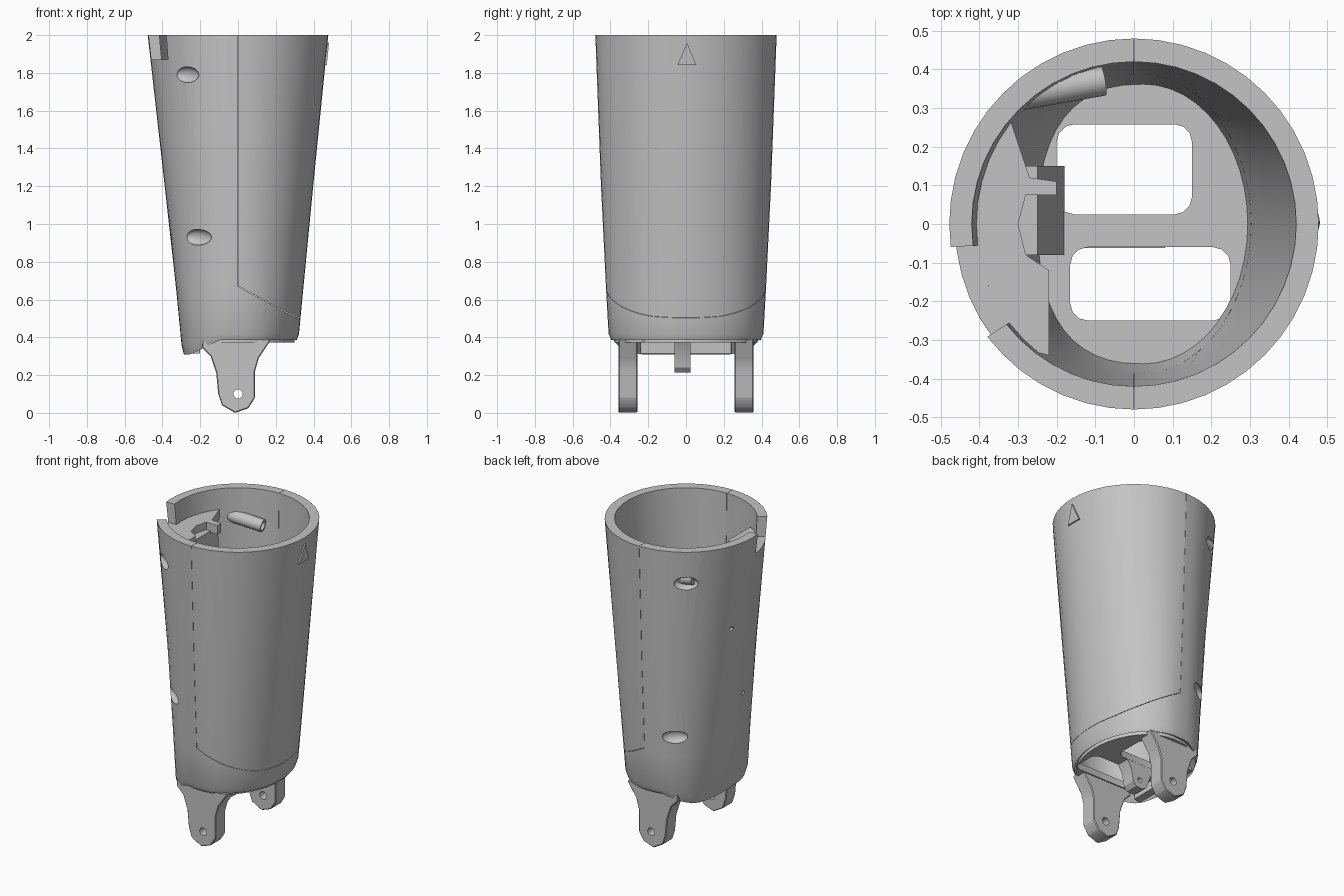
import bpy, bmesh, math
from mathutils import Vector, Matrix

default = bpy.data.objects.get("Cube")
if default:
    bpy.data.objects.remove(default, do_unlink=True)

GREY = (0.55, 0.55, 0.55, 1.0)
mat = bpy.data.materials.new("plain grey")
mat.use_nodes = True
mat.diffuse_color = GREY
mat.node_tree.nodes["Principled BSDF"].inputs["Base Color"].default_value = GREY


def finish(name, bm):
    bmesh.ops.recalc_face_normals(bm, faces=bm.faces)
    me = bpy.data.meshes.new(name)
    bm.to_mesh(me)
    bm.free()
    ob = bpy.data.objects.new(name, me)
    bpy.context.collection.objects.link(ob)
    me.materials.append(mat)
    return ob


def prism(name, pts, lo, hi, axis="z"):
    """Extrude a 2D outline: xy along z, or xz along y."""
    place = (lambda a, b, c: (a, b, c)) if axis == "z" else (lambda a, b, c: (a, c, b))
    bm = bmesh.new()
    ends = [[bm.verts.new(place(a, b, c)) for a, b in pts] for c in (lo, hi)]
    n = len(pts)
    for end in ends:
        bm.faces.new(end)
    for i in range(n):
        j = (i + 1) % n
        bm.faces.new((ends[0][i], ends[0][j], ends[1][j], ends[1][i]))
    return finish(name, bm)


def rounded(x0, x1, y0, y1, r):
    """Outline of a rounded rectangle."""
    pts = []
    corners = ((x1 - r, y1 - r), (x0 + r, y1 - r), (x0 + r, y0 + r), (x1 - r, y0 + r))
    for q, (cx, cy) in enumerate(corners):
        for k in range(4):
            a = math.pi / 2 * (q + k / 3)
            pts.append((cx + r * math.cos(a), cy + r * math.sin(a)))
    return pts


def oval(cx, rx, ry, square, n=48):
    """Ellipse that is squarer on its right (-x) half."""
    pts = []
    for i in range(n):
        c, s = math.cos(2 * math.pi * i / n), math.sin(2 * math.pi * i / n)
        p = 2 / (square if c < 0 else 2)
        pts.append((cx + rx * math.copysign(abs(c) ** p, c),
                    ry * math.copysign(abs(s) ** p, s)))
    return pts


def rod(name, a, b, r, sides=16):
    a, b = Vector(a), Vector(b)
    bm = bmesh.new()
    bmesh.ops.create_cone(bm, cap_ends=True, segments=sides, radius1=r, radius2=r,
                          depth=(b - a).length)
    rot = (b - a).to_track_quat("Z", "Y").to_matrix()
    bmesh.ops.rotate(bm, verts=bm.verts, matrix=rot)
    bmesh.ops.translate(bm, verts=bm.verts, vec=(a + b) / 2)
    return finish(name, bm)


def boolean(ob, cutter, op="DIFFERENCE"):
    """Apply one boolean and discard the cutter."""
    mod = ob.modifiers.new("cut", "BOOLEAN")
    mod.operation, mod.solver, mod.object = op, "EXACT", cutter
    cutter.hide_render = True
    bpy.context.view_layer.objects.active = ob
    bpy.ops.object.modifier_apply(modifier=mod.name)
    bpy.data.objects.remove(cutter, do_unlink=True)


def loft_shell(name, rings):
    """Closed tube from rings of (z, centre x, rx, ry, squareness, tilt)."""
    bm = bmesh.new()
    loops = []
    for z, cx, rx, ry, square, tilt in rings:
        loops.append([bm.verts.new((x, y, z - tilt * min(1, max(0, (-x - 0.1) / 0.15))))
                      for x, y in oval(cx, rx, ry, square)])
    for k, loop in enumerate(loops):
        nxt = loops[(k + 1) % len(loops)]
        for i in range(len(loop)):
            j = (i + 1) % len(loop)
            bm.faces.new((loop[i], loop[j], nxt[j], nxt[i]))
    return finish(name, bm)


# Tapered hollow shell: outside going down, then inside going up
RINGS = [
    (2.0, 0, 0.478, 0.48, 2, 0), (1.2, 0.005, 0.393, 0.45, 2.1, 0),
    (0.65, 0.009, 0.336, 0.423, 2.4, 0), (0.42, 0.012, 0.311, 0.41, 2.6, 0.06),
    (0.385, 0.012, 0.299, 0.395, 2.6, 0.075),
    (0.40, 0.025, 0.268, 0.36, 2.5, 0.03), (0.6, 0.02, 0.292, 0.385, 2.4, 0),
    (1.2, 0.005, 0.35, 0.405, 2.1, 0), (2.0, 0, 0.42, 0.42, 2, 0),
]
shell = loft_shell("main_shell", RINGS)

# Rim notch on the right side
notch = [(-0.6, -0.065), (-0.38, -0.055), (-0.3, -0.24), (-0.48, -0.357)]
boolean(shell, prism("notch_cutter", notch, 1.87, 2.1))

# Oval screw pockets, turned to follow the wall
for x, y, z, length in ((-0.27, -0.383, 1.79, 0.075), (-0.21, -0.362, 0.93, 0.085),
                        (-0.27, 0.383, 1.79, 0.075), (-0.18, 0.37, 0.77, 0.075)):
    bm = bmesh.new()
    bmesh.ops.create_uvsphere(bm, u_segments=20, v_segments=12, radius=1)
    bmesh.ops.scale(bm, verts=bm.verts, vec=(length, 0.033, 0.042))
    turn = Matrix.Rotation(math.copysign(math.radians(35), y), 3, "Z")
    bmesh.ops.rotate(bm, verts=bm.verts, matrix=turn)
    bmesh.ops.translate(bm, verts=bm.verts, vec=(x, y, z))
    boolean(shell, finish("pocket_cutter", bm))

# Small pin holes on the right side
for y, z in ((0.11, 1.43), (-0.08, 0.93)):
    boolean(shell, rod("pin_cutter", (-0.6, y, z), (-0.2, y, z), 0.014, 12))

# Separate left cover panel with a fine seam
SEAM = [(0, 2.1), (0, 0.67), (0.1, 0.615), (0.22, 0.55), (0.3, 0.51), (0.34, 0.5),
        (0.7, 0.5), (0.7, 2.1)]
GAP = 0.0015
cover = shell.copy()
cover.data = shell.data.copy()
cover.name = "cover_panel"
bpy.context.collection.objects.link(cover)
boolean(shell, prism("seam_cutter", SEAM, -0.6, 0.6, "y"))
inner = [(x + GAP, z + GAP) for x, z in SEAM]
boolean(cover, prism("cover_cutter", inner, -0.6, 0.6, "y"), "INTERSECT")

# Floor with two windows, leaving a cross beam between them
floor = prism("floor_plate", oval(0.015, 0.285, 0.378, 2.5), 0.372, 0.415)
for box in ((-0.165, 0.25, -0.25, -0.06), (-0.2, 0.15, 0.025, 0.258)):
    boolean(floor, prism("window_cutter", rounded(*box, 0.045), 0.2, 0.6))

# Straight sill along the low right edge
sill = prism("lower_sill", rounded(-0.25, -0.2, -0.24, 0.24, 0.01), 0.315, 0.39)

# Hinge legs, front and back
LEG = [(-0.19, 0.39), (-0.19, 0.345), (-0.145, 0.3), (-0.115, 0.21), (-0.105, 0.1),
       (-0.085, 0.04), (-0.015, 0.0), (0.055, 0.025), (0.09, 0.08), (0.09, 0.22),
       (0.11, 0.29), (0.17, 0.38), (0.17, 0.39)]
legs = []
for name, side in (("front_leg", -1), ("back_leg", 1)):
    lo, hi = sorted((side * 0.258, side * 0.358))
    leg = prism(name, LEG, lo, hi, "y")
    bev = leg.modifiers.new("edge", "BEVEL")
    bev.width, bev.segments = 0.012, 1
    bpy.context.view_layer.objects.active = leg
    bpy.ops.object.modifier_apply(modifier=bev.name)
    boolean(leg, rod("hinge_cutter", (0, -0.6, 0.1), (0, 0.6, 0.1), 0.025))
    legs.append(leg)

# Centre lug under the cross beam
LUG = [(-0.14, 0.39), (-0.1, 0.3), (-0.075, 0.23), (-0.05, 0.213), (0, 0.213),
       (0.025, 0.24), (0.04, 0.32), (0.08, 0.39)]
lug = prism("centre_lug", LUG, -0.062, 0.024, "y")
boolean(lug, rod("lug_cutter", (-0.025, -0.2, 0.265), (-0.025, 0.2, 0.265), 0.016))

# Shelf below the notch, with a bracket-shaped edge
SHELF = [(-0.445, -0.06), (-0.37, -0.26), (-0.34, -0.31), (-0.22, -0.34), (-0.22, -0.12),
         (-0.28, -0.08), (-0.3, 0), (-0.28, 0.075), (-0.2, 0.075), (-0.2, 0.11),
         (-0.27, 0.12), (-0.32, 0.27), (-0.38, 0.23), (-0.43, 0.1)]
shelf = prism("notch_shelf", SHELF, 1.81, 1.869)

# Leaning rib behind the shelf, and the screw tube inside the back wall
RIB = [(-0.32, 1.82), (-0.25, 1.82), (-0.18, 0.38), (-0.26, 0.38)]
rib = prism("inner_rib", RIB, -0.08, 0.15, "y")
tube = rod("screw_tube", (-0.29, 0.335, 1.815), (-0.08, 0.372, 1.785), 0.04)
boolean(tube, rod("tube_cutter", (-0.12, 0.365, 1.79), (0, 0.386, 1.773), 0.027))

# Raised triangle marker on the left of the rim
bm = bmesh.new()
tri = [(-0.045, 1.842), (0.055, 1.842), (0.005, 1.96)]
backs, fronts = ([bm.verts.new((0.478 - (2 - z) * 0.1 + d, y, z)) for y, z in tri]
                 for d in (-0.015, 0.008))
bm.faces.new(backs)
bm.faces.new(fronts)
for i in range(3):
    j = (i + 1) % 3
    bm.faces.new((backs[i], backs[j], fronts[j], fronts[i]))
marker = finish("triangle_marker", bm)

# Smooth the curved parts, keep hard edges
bpy.ops.object.select_all(action="DESELECT")
for ob in (shell, cover, floor, lug, tube, *legs):
    ob.select_set(True)
bpy.context.view_layer.objects.active = shell
bpy.ops.object.shade_smooth_by_angle(angle=math.radians(30))
